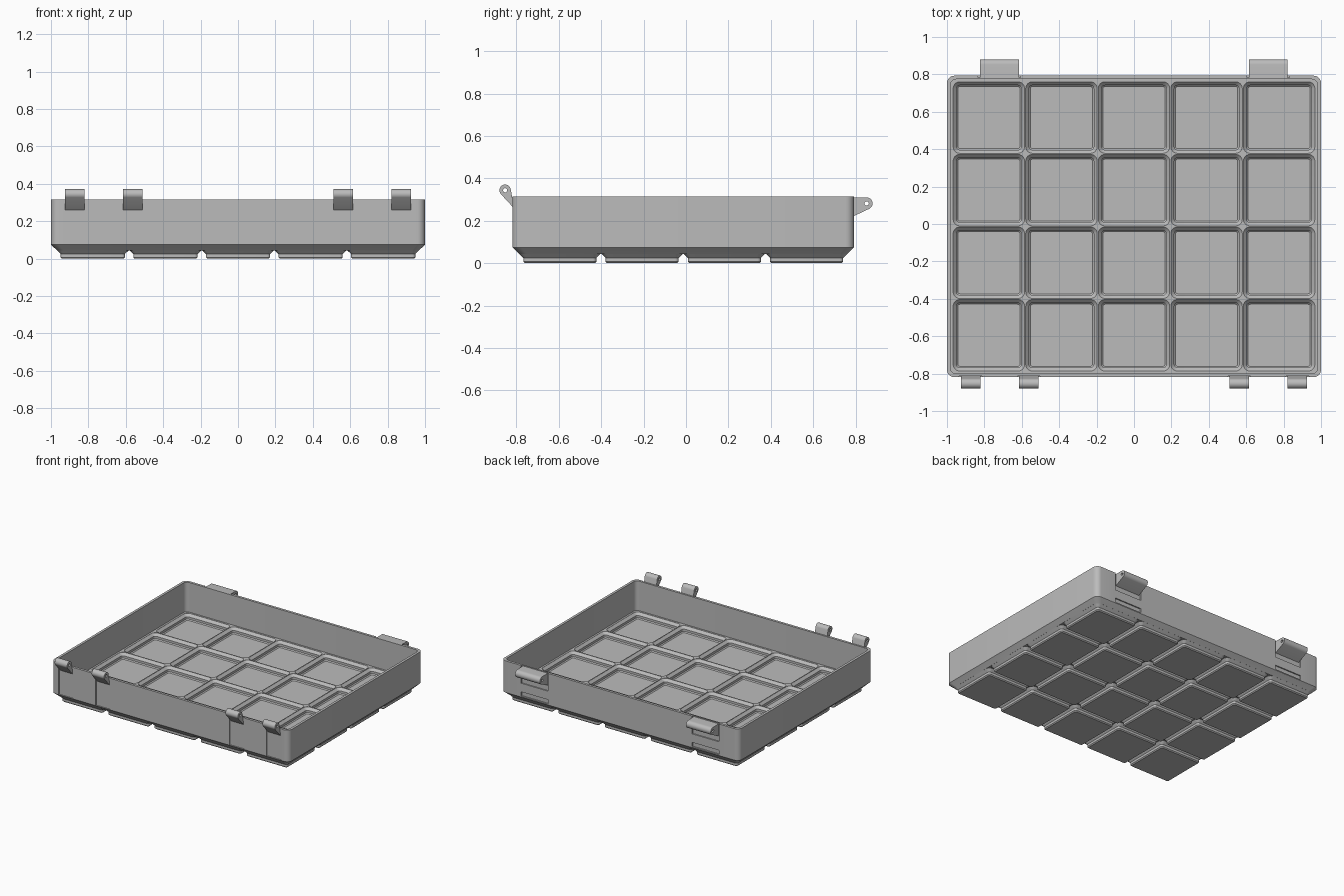
import bpy, bmesh, math
from mathutils import Vector
from mathutils.geometry import convex_hull_2d

if "Cube" in bpy.data.objects:
    bpy.data.objects.remove(bpy.data.objects["Cube"])

PITCH = 0.388          # grid cell spacing
YC = -0.013            # tray centre in y (hinges make depth asymmetric)
HX, HY = 1.0, 0.806    # outer half sizes
TOP = 0.315

grey = bpy.data.materials.new("plain grey")
grey.diffuse_color = (0.5, 0.5, 0.5, 1)
grey.use_nodes = True
grey.node_tree.nodes["Principled BSDF"].inputs["Base Color"].default_value = grey.diffuse_color


def finish(ob, angle=30):
    ob.data.materials.clear()
    ob.data.materials.append(grey)
    bpy.ops.object.select_all(action='DESELECT')
    ob.select_set(True)
    bpy.context.view_layer.objects.active = ob
    bpy.ops.object.shade_smooth_by_angle(angle=math.radians(angle))


def ring(bm, cx, cy, hx, hy, r, z, n=6):
    """Rounded rectangle loop of vertices."""
    out = []
    for q, (sx, sy) in enumerate([(1, 1), (-1, 1), (-1, -1), (1, -1)]):
        for i in range(n + 1):
            a = math.pi / 2 * (q + i / n)
            out.append(bm.verts.new((cx + sx * (hx - r) + r * math.cos(a),
                                     cy + sy * (hy - r) + r * math.sin(a), z)))
    return out


def loft(bm, cx, cy, sections):
    """Solid through stacked rounded rectangles (hx, hy, r, z)."""
    rings = [ring(bm, cx, cy, *s) for s in sections]
    for a, b in zip(rings, rings[1:]):
        for i in range(len(a)):
            j = (i + 1) % len(a)
            bm.faces.new((a[i], a[j], b[j], b[i]))
    bm.faces.new(rings[0][::-1])
    bm.faces.new(rings[-1])


def box(bm, x0, x1, y0, y1, z0, z1):
    m = bmesh.ops.create_cube(bm, size=1)["verts"]
    for v in m:
        v.co = Vector((x0 if v.co.x < 0 else x1, y0 if v.co.y < 0 else y1,
                       z0 if v.co.z < 0 else z1))


def to_object(bm, name):
    bmesh.ops.recalc_face_normals(bm, faces=bm.faces[:])
    me = bpy.data.meshes.new(name)
    bm.to_mesh(me)
    bm.free()
    ob = bpy.data.objects.new(name, me)
    bpy.context.collection.objects.link(ob)
    return ob


cells = [((i - 2) * PITCH, YC + (j - 1.5) * PITCH) for i in range(5) for j in range(4)]
latch_x = [-0.874, -0.563, 0.563, 0.874]
hinge_x = [-0.72, 0.718]

# tray shell: chamfered underside, outer wall, rim, inner wall, inner floor
bm = bmesh.new()
t = 0.019
loft(bm, 0, YC, [(0.968, 0.774, 0.036, 0.044), (HX, HY, 0.04, 0.075),
                 (HX, HY, 0.04, TOP), (HX - t, HY - t, 0.03, TOP),
                 (HX - t, HY - t, 0.03, 0.09)])
tray = to_object(bm, "tray_shell")

# cutters: stepped floor pockets, wall recesses for latches and hinges
bm = bmesh.new()
for cx, cy in cells:
    loft(bm, cx, cy, [(0.166, 0.166, 0.012, 0.047), (0.173, 0.173, 0.018, 0.054),
                      (0.173, 0.173, 0.018, 0.071), (0.191, 0.191, 0.035, 0.089),
                      (0.191, 0.191, 0.035, 0.11)])
yf, yb = YC - HY, YC + HY
for x in latch_x:
    box(bm, x - 0.061, x + 0.061, yf - 0.05, yf + 0.007, 0.077, 0.35)
for x in hinge_x:
    box(bm, x - 0.114, x + 0.114, yb - 0.009, yb + 0.05, 0.18, 0.35)
    box(bm, x - 0.114, x + 0.114, yb - 0.009, yb + 0.05, 0.083, 0.115)
cutter = to_object(bm, "recess_cutter")
cutter.hide_render = True

mod = tray.modifiers.new("recesses", 'BOOLEAN')
mod.operation = 'DIFFERENCE'
mod.solver = 'EXACT'
mod.object = cutter
bpy.context.view_layer.objects.active = tray
bpy.ops.object.modifier_apply(modifier=mod.name)
bpy.data.objects.remove(cutter)
finish(tray)

# stepped feet under each cell
bm = bmesh.new()
for cx, cy in cells:
    loft(bm, cx, cy, [(0.165, 0.165, 0.01, 0), (0.172, 0.172, 0.016, 0.007),
                      (0.172, 0.172, 0.016, 0.025), (0.192, 0.192, 0.035, 0.0445)])
finish(to_object(bm, "feet"))


def knuckle(name, x, half, eye, r, wall):
    """Arm with a pin hole: hull of the eye and its wall points, extruded in x."""
    circ = lambda rad, n: [(eye[0] + rad * math.cos(2 * math.pi * i / n),
                            eye[1] + rad * math.sin(2 * math.pi * i / n)) for i in range(n)]
    pts = circ(r, 28) + wall
    outer = [pts[i] for i in convex_hull_2d([Vector(p) for p in pts])]
    cu = bpy.data.curves.new(name, 'CURVE')
    cu.dimensions = '2D'
    cu.fill_mode = 'BOTH'
    cu.extrude = half
    for loop in (outer, circ(0.01, 16)):
        s = cu.splines.new('POLY')
        s.points.add(len(loop) - 1)
        for p, (a, b) in zip(s.points, loop):
            p.co = (a, b, 0, 1)
        s.use_cyclic_u = True
    ob = bpy.data.objects.new(name, cu)
    bpy.context.collection.objects.link(ob)
    ob.location.x = x
    ob.rotation_euler = (math.pi / 2, 0, math.pi / 2)
    bpy.ops.object.select_all(action='DESELECT')
    ob.select_set(True)
    bpy.context.view_layer.objects.active = ob
    bpy.ops.object.convert(target='MESH')
    finish(bpy.context.object)


# front latch knuckles and rear hinge knuckles
for x in latch_x:
    knuckle("latch_knuckle", x, 0.052, (-0.853, 0.344), 0.027,
            [(yf + 0.009, 0.258), (yf + 0.009, TOP)])
for x in hinge_x:
    knuckle("hinge_knuckle", x, 0.104, (0.852, 0.282), 0.028,
            [(yb - 0.011, 0.218), (yb - 0.011, 0.311)])
